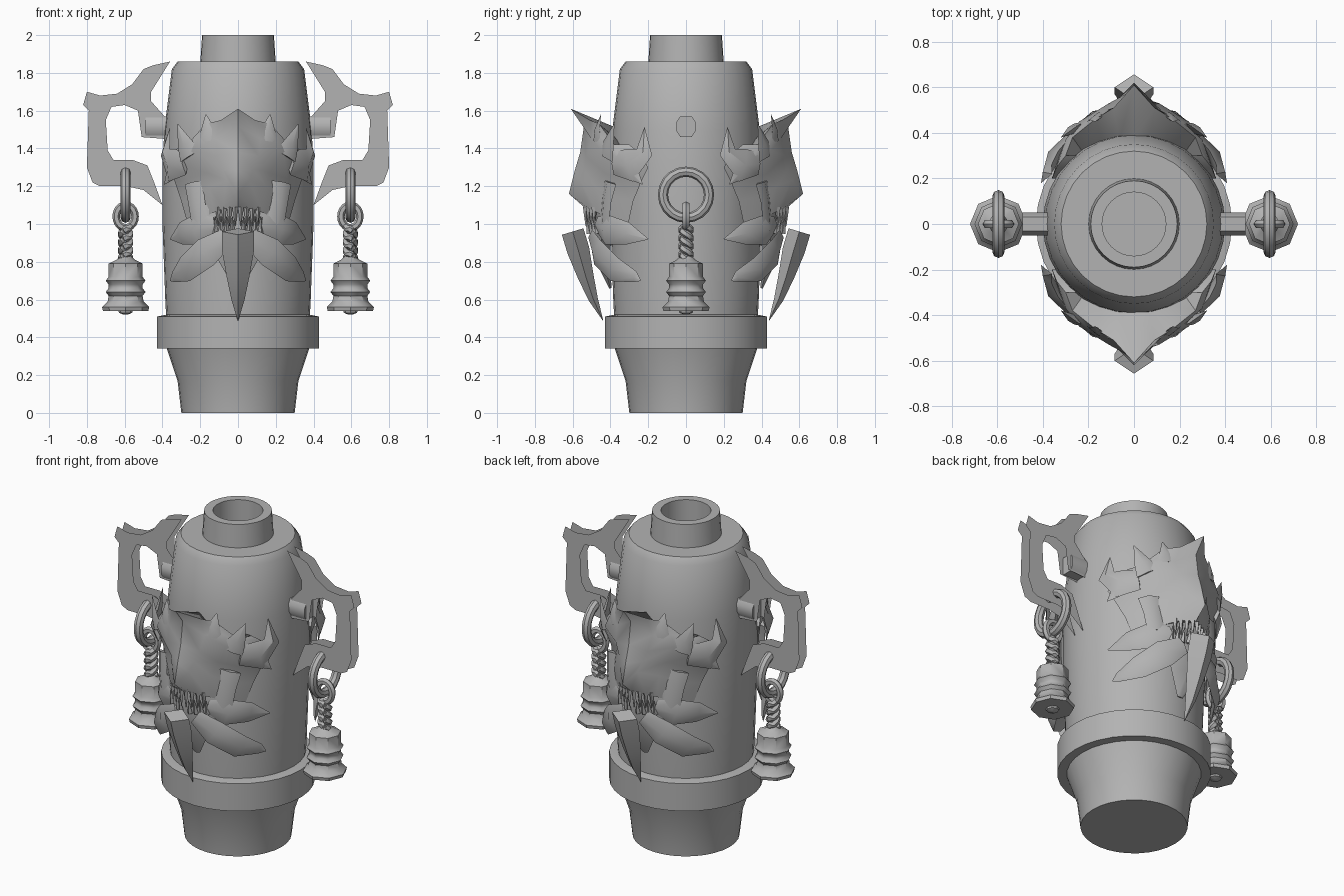
import bpy, bmesh, math
from mathutils import Vector

old = bpy.data.objects.get("Cube")
if old:
    bpy.data.objects.remove(old, do_unlink=True)

grey = bpy.data.materials.new("stone_grey")
grey.use_nodes = True
colour = (0.45, 0.45, 0.45, 1)
grey.diffuse_color = colour
grey.node_tree.nodes["Principled BSDF"].inputs["Base Color"].default_value = colour

ONCE = [(1, 1)]
SIDES = [(1, 1), (-1, 1)]
FACES = [(1, 1), (1, -1)]
QUARTERS = SIDES + [(1, -1), (-1, -1)]
made = []


def finish(name, bm):
    bmesh.ops.remove_doubles(bm, verts=bm.verts, dist=0.0005)
    bmesh.ops.recalc_face_normals(bm, faces=bm.faces)
    mesh = bpy.data.meshes.new(name)
    bm.to_mesh(mesh)
    bm.free()
    mesh.materials.append(grey)
    obj = bpy.data.objects.new(name, mesh)
    bpy.context.collection.objects.link(obj)
    made.append(obj)


def loft(name, rings, spots=ONCE, loop=False):
    """Skin closed rings of points, repeated at each mirrored spot."""
    for sx, sy in spots:
        bm = bmesh.new()
        rows = [[bm.verts.new((p[0] * sx, p[1] * sy, p[2])) for p in ring] for ring in rings]
        n = len(rows[0])
        pairs = list(zip(rows, rows[1:]))
        if loop:
            pairs.append((rows[-1], rows[0]))
        else:
            bm.faces.new(rows[0])
            bm.faces.new(rows[-1])
        for a, b in pairs:
            for i in range(n):
                j = (i + 1) % n
                bm.faces.new((a[i], a[j], b[j], b[i]))
        finish(name, bm)


def lathe(name, profile, sides, cx=0, spots=ONCE):
    turn = [math.tau * i / sides for i in range(sides)]
    loft(name, [[(cx + r * math.cos(a), r * math.sin(a), z) for a in turn] for r, z in profile], spots)


def tube(name, path, radius, sides=8, spots=ONCE, loop=False):
    rings = []
    for i, p in enumerate(path):
        ahead = path[(i + 1) % len(path)] if loop or i + 1 < len(path) else p
        back = path[i - 1] if loop or i else p
        t = (ahead - back).normalized()
        ref = Vector((1, 0, 0)) if abs(t.x) < 0.7 else Vector((0, 1, 0))
        if loop:
            ref = (path[0] - path[1]).cross(path[1] - path[2]).normalized()
        u = t.cross(ref).normalized()
        v = t.cross(u)
        angles = [math.tau * k / sides for k in range(sides)]
        rings.append([p + radius * (u * math.cos(a) + v * math.sin(a)) for a in angles])
    loft(name, rings, spots, loop)


def blade(name, points, spots, thick=0.35):
    """Diamond-section fin along x, y, z, half-width points, facing outward."""
    path = [Vector(p[:3]) for p in points]
    rings = []
    for i, p in enumerate(path):
        t = (path[min(i + 1, len(path) - 1)] - path[max(i - 1, 0)]).normalized()
        out = Vector((p.x, p.y, 0)).normalized()
        side = t.cross(out).normalized()
        out = side.cross(t).normalized()
        w = max(points[i][3], 0.002)
        d = w * thick
        rings.append([p + side * w, p + out * d, p - side * w, p - out * d])
    loft(name, rings, spots)


# Vessel: foot, collar, body and hollow neck
lathe("foot", [(.3, 0), (.32, .17), (.38, .35)], 32)
lathe("collar", [(.38, .34), (.43, .34), (.43, .51), (.38, .52)], 32)
lathe("body", [(.38, .5), (.385, .6), (.4, 1), (.4, 1.3), (.39, 1.5), (.35, 1.82), (.32, 1.86), (.1, 1.86)], 32)
lathe("neck", [(.2, 1.85), (.19, 2), (.14, 2), (.14, 1.87)], 32)

# Handles: flat outline with bevelled edges
outline = [(.36, 1.86), (.45, 1.84), (.5, 1.82), (.56, 1.74), (.64, 1.69), (.73, 1.68), (.8, 1.7),
           (.82, 1.63), (.79, 1.6), (.8, 1.3), (.77, 1.22), (.73, 1.2), (.59, 1.2), (.5, 1.18),
           (.4, 1.1), (.44, 1.21), (.48, 1.31), (.56, 1.34), (.66, 1.34), (.69, 1.39), (.7, 1.55),
           (.67, 1.62), (.6, 1.63), (.53, 1.6), (.51, 1.46), (.38, 1.45), (.38, 1.56), (.46, 1.65),
           (.46, 1.7), (.41, 1.78)]
for s in (1, -1):
    bm = bmesh.new()
    for turn in (1, -1):
        face = bm.faces.new([bm.verts.new((x * s, 0, z)) for x, z in outline[::turn]])
        bm.normal_update()
        bmesh.ops.inset_region(bm, faces=[face], thickness=0.022, depth=0.035, use_even_offset=False)
    finish("handle", bm)
block = [(-.05, 1.49), (-.03, 1.46), (.03, 1.46), (.05, 1.49), (.05, 1.54), (.03, 1.57), (-.03, 1.57), (-.05, 1.54)]
loft("handle_mount", [[(x, y, z) for y, z in block] for x in (.35, .49)], SIDES)

# Hanging rings, twisted cords and bells
BELL_X = 0.595
steps = [math.tau * i / 20 for i in range(20)]
tube("large_ring", [Vector((BELL_X, .122 * math.cos(a), 1.155 + .122 * math.sin(a))) for a in steps],
     0.027, 8, SIDES, True)
tube("small_ring", [Vector((BELL_X + .05 * math.cos(a), 0, 1.04 + .06 * math.sin(a))) for a in steps],
     0.02, 6, SIDES, True)
for phase in (0, math.pi):
    strand = []
    for i in range(29):
        a = phase + i * math.tau / 14
        strand.append(Vector((BELL_X + .023 * math.cos(a), .023 * math.sin(a), .99 - i * .0062)))
    tube("twisted_cord", strand, 0.02, 6, SIDES)
lathe("bell", [(.03, .83), (.05, .81), (.09, .79), (.09, .72), (.105, .7), (.09, .68), (.09, .66),
               (.105, .64), (.09, .62), (.095, .59), (.125, .56), (.12, .54), (.03, .54)], 8, BELL_X, SIDES)
lathe("clapper", [(.015, .55), (.04, .545), (.035, .53), (.01, .52)], 8, BELL_X, SIDES)

# Beast mask: columns from the centre ridge out to the rim, each from crest to lip
columns = [
    [(0, -.61, 1.61), (0, -.54, 1.52), (0, -.56, 1.38), (0, -.59, 1.28), (0, -.62, 1.16), (0, -.54, 1.09)],
    [(.09, -.51, 1.55), (.12, -.5, 1.45), (.11, -.53, 1.36), (.08, -.54, 1.29), (.06, -.56, 1.23), (.08, -.51, 1.08)],
    [(.17, -.46, 1.53), (.21, -.45, 1.46), (.24, -.45, 1.39), (.17, -.43, 1.27), (.15, -.48, 1.2), (.13, -.47, 1.06)],
    [(.27, -.38, 1.42), (.3, -.37, 1.38), (.31, -.36, 1.32), (.26, -.36, 1.24), (.24, -.37, 1.14), (.2, -.41, 1.03)],
    [(.3, -.3, 1.42), (.34, -.25, 1.38), (.36, -.2, 1.3), (.34, -.23, 1.24), (.3, -.28, 1.12), (.26, -.31, .98)],
]
rings = []
for row in zip(*columns):
    rings.append([(-x, y, z) for x, y, z in row[:0:-1]] + list(row))


def tuck(ring, dz):
    """Pull a border ring back into the vessel wall."""
    return [(x * .37 / math.hypot(x, y), y * .37 / math.hypot(x, y), z + dz) for x, y, z in ring]


loft("mask_face", [tuck(rings[0], -.1)] + rings + [tuck(rings[-1], .02)], FACES)

# Horns and crown spikes
blade("outer_horn", [(.28, -.38, 1.32, .06), (.35, -.3, 1.31, .09), (.385, -.22, 1.38, .05), (.36, -.22, 1.51, 0)], QUARTERS)
blade("horn_barb", [(.3, -.35, 1.33, .05), (.35, -.29, 1.28, .05), (.39, -.23, 1.21, 0)], QUARTERS)
blade("crown_spike", [(.25, -.42, 1.36, .07), (.28, -.41, 1.42, .05), (.32, -.38, 1.53, 0)], QUARTERS)
blade("inner_spike", [(.15, -.47, 1.44, .06), (.16, -.47, 1.5, .04), (.17, -.45, 1.58, 0)], QUARTERS)
blade("cheek_ridge", [(.23, -.4, 1.22, .06), (.22, -.42, 1.12, .05), (.2, -.43, 1, .05)], QUARTERS)

# Jaw, cheek fins and beard
blade("jaw", [(0, -.43, 1.1, .2), (0, -.45, .97, .17), (0, -.44, .8, .1), (0, -.4, .66, .02)], FACES)
blade("upper_fin", [(.12, -.47, 1, .04), (.22, -.42, .97, .08), (.3, -.31, .95, .06), (.36, -.2, .92, 0)], QUARTERS)
blade("lower_fin", [(.06, -.5, .93, .05), (.17, -.47, .85, .08), (.28, -.38, .76, .07), (.34, -.27, .72, .03),
                    (.36, -.24, .7, 0)], QUARTERS)
blade("beard", [(0, -.6, .96, .085), (0, -.57, .86, .085), (0, -.53, .72, .06), (0, -.49, .6, .035), (0, -.44, .49, 0)], FACES, .7)

# Teeth: alternating upper and lower spikes
for i in range(4):
    x = 0.015 + i * .03
    y = -.53 + i * .015
    blade("upper_tooth", [(x, y, 1.09, .016), (x, y, .99, 0)], QUARTERS, 1)
    blade("lower_tooth", [(x + .015, y + .02, .95, .016), (x + .015, y, 1.04, 0)], QUARTERS, 1)

bpy.ops.object.select_all(action="DESELECT")
for obj in made:
    obj.select_set(True)
bpy.context.view_layer.objects.active = made[0]
bpy.ops.object.shade_smooth_by_angle(angle=math.radians(40))
